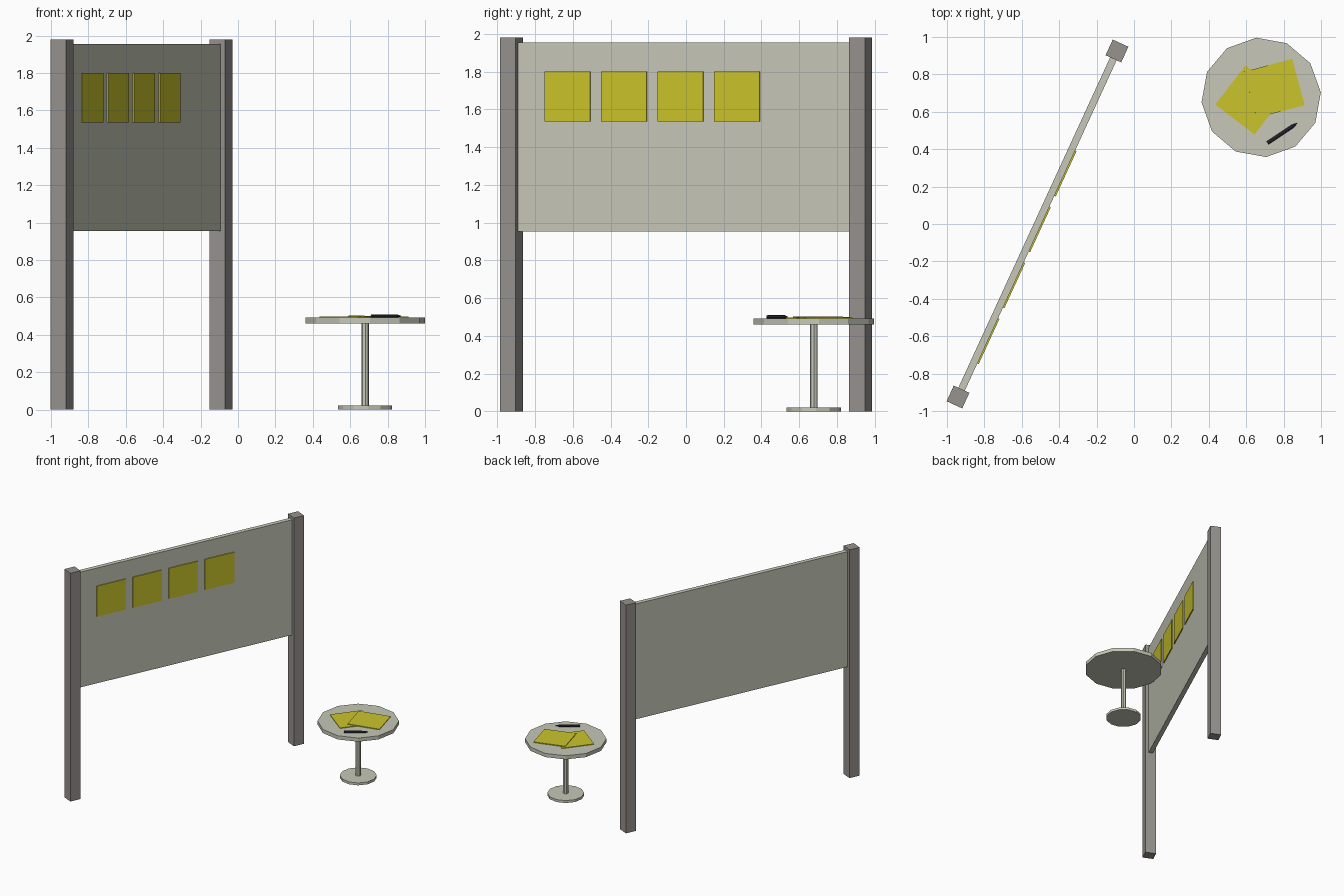
import bpy, math
from mathutils import Vector, Matrix

if "Cube" in bpy.data.objects:
    bpy.data.objects.remove(bpy.data.objects["Cube"])


def material(name, rgb):
    m = bpy.data.materials.new(name)
    m.diffuse_color = (*rgb, 1)
    m.use_nodes = True
    m.node_tree.nodes["Principled BSDF"].inputs["Base Color"].default_value = m.diffuse_color
    return m


post_mat = material("warm_grey", (0.31, 0.29, 0.27))
board_mat = material("pale_grey", (0.57, 0.58, 0.48))
paper_mat = material("yellow_paper", (0.60, 0.56, 0.025))
pen_mat = material("dark_ink", (0.03, 0.03, 0.04))


def box(name, size, loc, rot, mat):
    bpy.ops.mesh.primitive_cube_add(size=1, location=loc, rotation=rot)
    o = bpy.context.object
    o.name = name
    o.scale = size
    o.data.materials.append(mat)
    return o


def disc(name, r, z0, z1, sides=12):
    bpy.ops.mesh.primitive_cylinder_add(
        vertices=sides, radius=r, depth=z1 - z0,
        location=(TX, TY, (z0 + z1) / 2),
        rotation=(0, 0, math.radians(94.8 - 90)))
    o = bpy.context.object
    o.name = name
    o.data.materials.append(board_mat)
    return o


# Board: two posts with a panel spanning between them
a, b = Vector((-0.941, -0.925, 0)), Vector((-0.091, 0.925, 0))
along = (b - a).normalized()
normal = Vector((along.y, -along.x, 0))
yaw = math.atan2(along.y, along.x)
up = Vector((0, 0, 1))
POST, HEIGHT = 0.092, 1.98
for name, p in (("front_post", a), ("back_post", b)):
    box(name, (POST, POST, HEIGHT), p + up * HEIGHT / 2, (0, 0, yaw), post_mat)
span = (b - a).length - POST + 0.01
box("board_panel", (span, 0.038, 1.0), (a + b) / 2 + up * 1.454, (0, 0, yaw), board_mat)

# Row of pinned sheets on the table-facing side
for i in range(4):
    y = -0.626 + i * 0.299
    d = 0.021
    t = (y - a.y - normal.y * d) / along.y
    box(f"pinned_sheet_{i + 1}", (0.265, 0.012, 0.265),
        a + along * t + normal * d + up * 1.668, (0, 0, yaw), paper_mat)

# Round side table
TX, TY = 0.68, 0.677
disc("table_foot", 0.145, 0, 0.021)
disc("table_stem", 0.021, 0.02, 0.461, 8)
disc("table_top", 0.32, 0.46, 0.492)

# Loose sheets on the table
box("lower_sheet", (0.264, 0.264, 0.006), (0.62, 0.663, 0.494),
    (0, 0, math.radians(-37.5)), paper_mat)
box("upper_sheet", (0.266, 0.256, 0.007), (0.751, 0.725, 0.4965),
    (0, math.radians(1.0), math.radians(15)), paper_mat)

# Pen: barrel with a pointed tip
p0, p1 = Vector((0.714, 0.433, 0.5)), Vector((0.874, 0.54, 0.5))
pd = (p1 - p0).normalized()
q = pd.to_track_quat('Z', 'Y').to_euler()
TIP = 0.03
barrel = (p1 - p0).length - TIP
for name, r2, s, length in (("pen_barrel", 0.0095, 0, barrel), ("pen_tip", 0.001, barrel, TIP)):
    bpy.ops.mesh.primitive_cone_add(vertices=8, radius1=0.0095, radius2=r2, depth=length,
                                    location=p0 + pd * (s + length / 2), rotation=q)
    o = bpy.context.object
    o.name = name
    o.data.materials.append(pen_mat)
